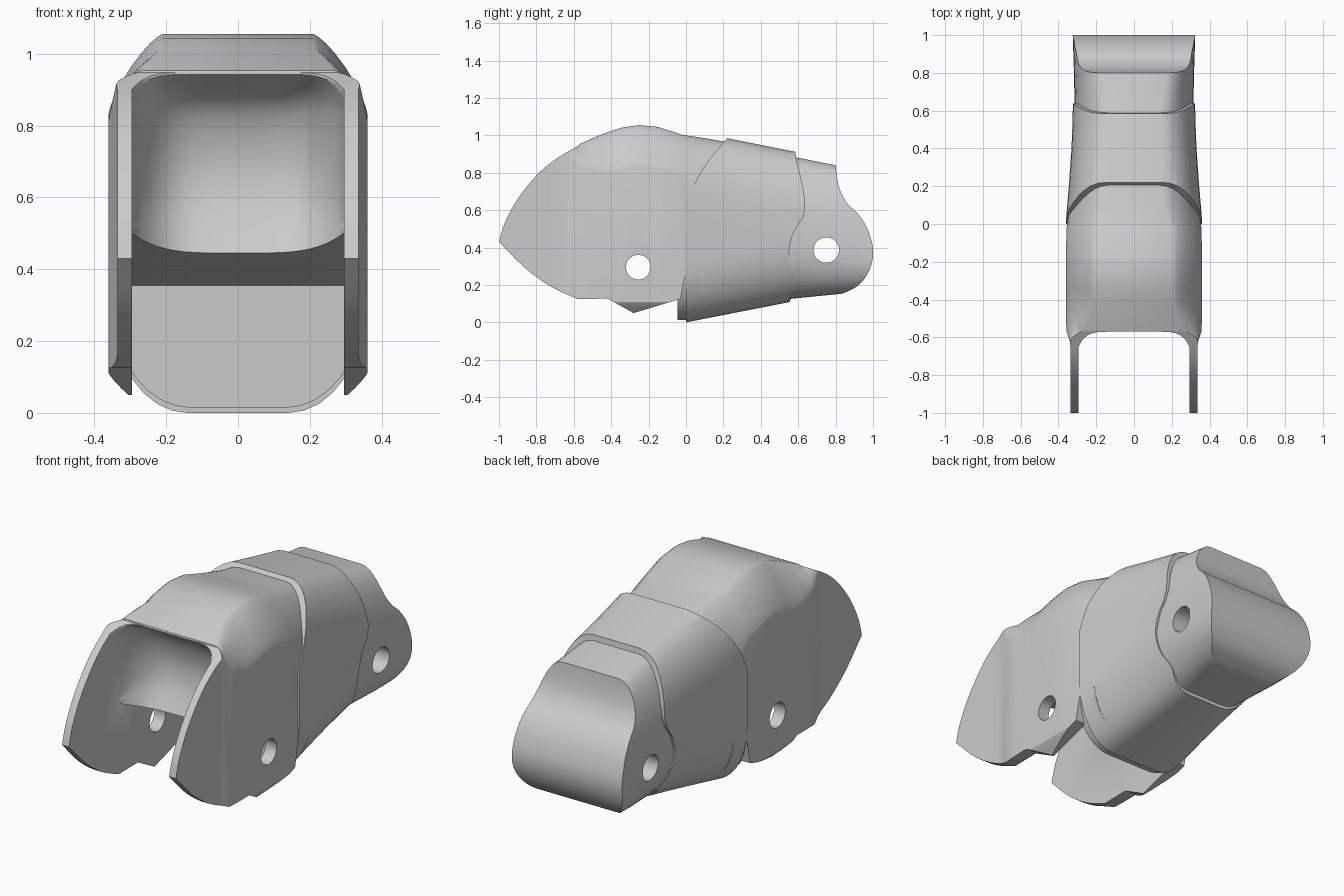
import bpy, math

cube = bpy.data.objects.get("Cube")
if cube:
    bpy.data.objects.remove(cube)

grey = bpy.data.materials.new("light_grey")
grey.use_nodes = True
COLOUR = (0.6, 0.6, 0.6, 1)
grey.diffuse_color = COLOUR
grey.node_tree.nodes["Principled BSDF"].inputs["Base Color"].default_value = COLOUR


def make(name, verts, faces):
    mesh = bpy.data.meshes.new(name)
    mesh.from_pydata(verts, [], faces)
    mesh.materials.append(grey)
    obj = bpy.data.objects.new(name, mesh)
    bpy.context.collection.objects.link(obj)
    bpy.ops.object.select_all(action='DESELECT')
    obj.select_set(True)
    bpy.context.view_layer.objects.active = obj
    bpy.ops.object.mode_set(mode='EDIT')
    bpy.ops.mesh.select_all(action='SELECT')
    bpy.ops.mesh.normals_make_consistent(inside=False)
    bpy.ops.object.mode_set(mode='OBJECT')
    return obj


def skin(name, rings):
    """Join equal closed rings into a capped solid."""
    n = len(rings[0])
    verts = [v for ring in rings for v in ring]
    faces = [(i * n + j, i * n + (j + 1) % n, (i + 1) * n + (j + 1) % n, (i + 1) * n + j)
             for i in range(len(rings) - 1) for j in range(n)]
    faces += [tuple(range(n)), tuple(range(len(verts) - n, len(verts)))]
    return make(name, verts, faces)


def smooth(points, steps=6):
    """Catmull-Rom curve through the points, end points kept."""
    out = []
    for i in range(len(points) - 1):
        a, b, c, d = (points[max(0, min(len(points) - 1, i + k))] for k in (-1, 0, 1, 2))
        for s in range(steps):
            t = s / steps
            out.append(tuple(0.5 * (2 * q + (r - p) * t + (2 * p - 5 * q + 4 * r - w) * t * t
                                    + (3 * q - p - 3 * r + w) * t ** 3)
                             for p, q, r, w in zip(a, b, c, d)))
    return out + [points[-1]]


def prism(name, outline, half=0.6):
    return skin(name, [[(x, y, z) for y, z in outline] for x in (-half, half)])


def section(y, hw, zb, zt, top, bottom):
    """Cross-section with superelliptic corners: (width, height, power)."""
    n, half = 8, []
    for (rx, rz, power), z, sign in ((bottom, zb, -1), (top, zt, 1)):
        arc = []
        for i in range(n + 1):
            a = math.pi / 2 * i / n
            c, s = max(0, math.cos(a)) ** (2 / power), math.sin(a) ** (2 / power)
            arc.append((hw - rx + rx * c, y, z + sign * (rz * s - rz)))
        half += arc if sign > 0 else arc[::-1]
    return half + [(-x, yy, z) for x, yy, z in reversed(half)]


def boolean(obj, tool, operation):
    mod = obj.modifiers.new("cut", 'BOOLEAN')
    mod.operation, mod.object, mod.solver = operation, tool, 'EXACT'
    dg = bpy.context.evaluated_depsgraph_get()
    obj.data = bpy.data.meshes.new_from_object(obj.evaluated_get(dg))
    obj.modifiers.clear()
    bpy.data.objects.remove(tool)


def drill(obj, y, z, r):
    ring = [(y + r * math.cos(a * math.tau / 40), z + r * math.sin(a * math.tau / 40))
            for a in range(40)]
    boolean(obj, prism("drill", ring), 'DIFFERENCE')


def finish(obj):
    bpy.ops.object.select_all(action='DESELECT')
    obj.select_set(True)
    bpy.context.view_layer.objects.active = obj
    bpy.ops.object.shade_smooth_by_angle(angle=math.radians(28))


# Front shell: domed cover with two side prongs
prong_rim, dome = (0.03, 0.03, 2), (0.15, 0.22, 1.3)
stations = [(-1.05, 0.335, 0.98, prong_rim), (-0.66, 0.335, 0.98, prong_rim),
            (-0.62, 0.34, 0.965, (0.05, 0.06, 1.8)), (-0.57, 0.357, 0.953, (0.09, 0.12, 1.5)),
            (-0.5, 0.36, 0.985, (0.12, 0.17, 1.4)), (-0.42, 0.36, 1.017, dome), (-0.34, 0.36, 1.042, dome),
            (-0.25, 0.36, 1.055, dome), (-0.15, 0.36, 1.045, dome), (-0.02, 0.357, 1.003, dome),
            (0.1, 0.342, 0.985, (0.19, 0.33, 1.8)), (0.3, 0.32, 0.95, (0.19, 0.34, 1.9))]
shell = skin("front_shell", [section(y, hw, 0, zt, top, (0.12, 0.11, 1.15))
                             for y, hw, zt, top in stations])
front_arc = smooth([(-1, 0.43), (-0.97, 0.53), (-0.9, 0.66), (-0.8, 0.785), (-0.7, 0.87), (-0.57, 0.948)])
belly = smooth([(-0.58, 0.125), (-0.72, 0.19), (-0.86, 0.29), (-0.99, 0.42)])
boolean(shell, prism("trim", front_arc + [(-0.5, 1.2), (0.28, 1.2), (0.28, 0.45), (0.02, 0.37), (-0.03, 0.125),
                                          (-0.28, 0.05), (-0.42, 0.127)] + belly), 'INTERSECT')

# Cavity: scooped back wall, sloping ledge and open underside
rings = []
for i in range(-12, 13):
    u = abs(i) / 12
    k, m = u ** 4, u ** 8
    wall = smooth([(-0.43 - 0.15 * k, 0.445 + 0.055 * k), (-0.375 - 0.17 * k, 0.58),
                   (-0.37 - 0.18 * k, 0.72), (-0.43 - 0.16 * k, 0.86 - 0.03 * m),
                   (-0.57 - 0.08 * m, 0.943 - 0.06 * m)], 5)
    ring = [(-1.2, -0.2), (-0.045, -0.2), (-0.045, 0.355)] + wall + [(-0.575 - 0.09 * m, 1.2), (-1.2, 1.2)]
    rings.append([(0.295 * i / 12, y, z) for y, z in ring])
boolean(shell, skin("cavity", rings), 'DIFFERENCE')
drill(shell, -0.255, 0.295, 0.066)
finish(shell)

# Core: flat front face set just inside the band
finish(skin("inner_core", [section(y, 0.352, 0.014 + 0.1 * max(y, 0), 0.354, (0.02, 0.02, 2), (0.22, 0.3, 2))
                           for y in (-0.045, 0, 0.1)]))

# Middle band: thick sleeve with curved front and rear edges
band = skin("middle_band", [section(y, hw, 0.196 * y, 1.029 - 0.2 * y, (0.19, 0.33, 2), (0.22, 0.33, 2))
                            for y, hw in ((-0.1, 0.362), (0, 0.361), (0.1, 0.354), (0.2, 0.345),
                                          (0.4, 0.331), (0.55, 0.325), (0.75, 0.322))])
front_edge = smooth([(0, 0.63), (0.05, 0.75), (0.12, 0.865), (0.22, 0.985), (0.3, 1.1)])
rear_edge = smooth([(0.57, 1.1), (0.585, 0.905), (0.615, 0.77), (0.637, 0.64), (0.625, 0.56), (0.58, 0.49),
                    (0.552, 0.39), (0.565, 0.28), (0.592, 0.2), (0.555, 0.11), (0.53, -0.1)])
boolean(band, prism("trim", [(0, -0.1)] + front_edge + rear_edge), 'INTERSECT')
finish(band)

# Rear knuckle: rounded end with a pin hole
knuckle = skin("rear_knuckle", [section(y, hw, 0.07 + 0.1 * y, 1.0 - 0.2 * y, top, bottom)
                                for y, hw, top, bottom in (
                                    (0.4, 0.31, (0.18, 0.36, 2), (0.2, 0.3, 2)),
                                    (0.6, 0.314, (0.18, 0.37, 2), (0.2, 0.28, 2)),
                                    (0.8, 0.318, (0.15, 0.4, 2), (0.16, 0.22, 2)),
                                    (1.05, 0.326, (0.13, 0.42, 2), (0.14, 0.17, 2)))])
back = smooth([(0.795, 1.0), (0.8, 0.84), (0.82, 0.72), (0.86, 0.64), (0.92, 0.58), (0.97, 0.5), (1, 0.39),
               (0.985, 0.29), (0.93, 0.205), (0.84, 0.155), (0.7, 0.1)])
boolean(knuckle, prism("trim", [(0.5, 1.0)] + back + [(0.5, 0.1)]), 'INTERSECT')
drill(knuckle, 0.75, 0.387, 0.068)
finish(knuckle)
